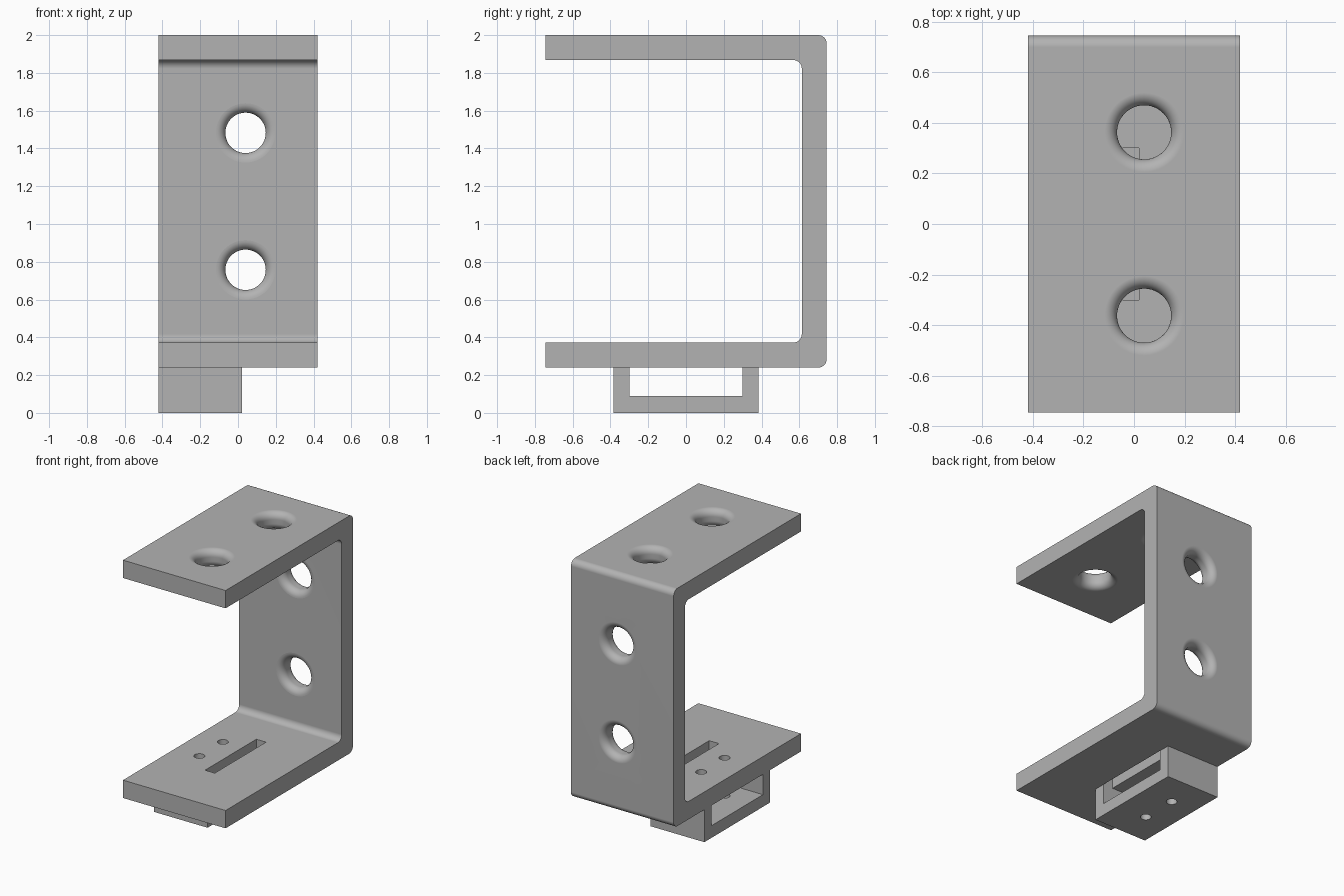
import bpy, bmesh
from math import cos, sin, pi, radians
from mathutils import Matrix

if "Cube" in bpy.data.objects:
    bpy.data.objects.remove(bpy.data.objects["Cube"], do_unlink=True)

grey = bpy.data.materials.new("plain grey")
grey.use_nodes = True
colour = (0.45, 0.45, 0.45, 1)
grey.diffuse_color = colour
grey.node_tree.nodes["Principled BSDF"].inputs["Base Color"].default_value = colour

W, D, BASE, TOP, T = 0.42, 0.745, 0.24, 2.0, 0.132   # channel size and thickness
BEND, HOLE_R, FILLET = 0.045, 0.107, 0.05
HOLE_X, HOLE_STEP = 0.04, 0.3625


def make_object(name, bm):
    bmesh.ops.recalc_face_normals(bm, faces=bm.faces)
    mesh = bpy.data.meshes.new(name)
    bm.to_mesh(mesh)
    bm.free()
    mesh.materials.append(grey)
    ob = bpy.data.objects.new(name, mesh)
    bpy.context.collection.objects.link(ob)
    return ob


def extrude_profile(name, points, x0, x1):
    """Extrude a (y, z) outline along x."""
    bm = bmesh.new()
    face = bm.faces.new([bm.verts.new((x0, y, z)) for y, z in points])
    new = bmesh.ops.extrude_face_region(bm, geom=[face])["geom"]
    bmesh.ops.translate(bm, vec=(x1 - x0, 0, 0),
                        verts=[v for v in new if isinstance(v, bmesh.types.BMVert)])
    return make_object(name, bm)


def arc(cy, cz, start, end, r=BEND, steps=8):
    angles = [radians(start + (end - start) * i / steps) for i in range(steps + 1)]
    return [(cy + r * cos(a), cz + r * sin(a)) for a in angles]


def box_cutter(x0, x1, y0, y1, z0, z1):
    return extrude_profile("slot_cutter", [(y0, z0), (y1, z0), (y1, z1), (y0, z1)], x0, x1)


def lathe_cutter(profile, matrix, segments=48):
    """Turn an (r, z) profile around z into a closed cutter."""
    bm = bmesh.new()
    rings = [[bm.verts.new((r * cos(2 * pi * i / segments), r * sin(2 * pi * i / segments), z))
              for i in range(segments)] for r, z in profile]
    for a, b in zip(rings, rings[1:]):
        for i in range(segments):
            j = (i + 1) % segments
            bm.faces.new((a[i], a[j], b[j], b[i]))
    bm.faces.new(rings[0])
    bm.faces.new(rings[-1])
    bmesh.ops.transform(bm, matrix=matrix, verts=bm.verts)
    return make_object("hole_cutter", bm)


def rounded_hole(matrix):
    """Hole whose rims are rounded on both sides of the plate."""
    h = T / 2
    upper = [(HOLE_R + FILLET * (1 - cos(a)), h - FILLET + FILLET * sin(a))
             for a in [pi / 2 * i / 8 for i in range(9)]]
    upper.append((HOLE_R + FILLET, h + 0.03))
    lower = [(r, -z) for r, z in reversed(upper)]
    return lathe_cutter(lower + upper, matrix)


def small_hole(y, z0, z1):
    return lathe_cutter([(0.037, z0), (0.037, z1)], Matrix.Translation((-0.22, y, 0)), 32)


def cut_and_finish(ob, cutters):
    bpy.ops.object.select_all(action="DESELECT")
    bpy.context.view_layer.objects.active = ob
    ob.select_set(True)
    for cutter in cutters:
        cutter.hide_render = True
        mod = ob.modifiers.new("cut", "BOOLEAN")
        mod.operation, mod.solver, mod.object = "DIFFERENCE", "EXACT", cutter
        bpy.ops.object.modifier_apply(modifier=mod.name)
        bpy.data.objects.remove(cutter, do_unlink=True)
    bpy.ops.object.shade_smooth_by_angle(angle=radians(30))
    normals = ob.modifiers.new("flat plates", "WEIGHTED_NORMAL")
    normals.keep_sharp = True


# Bent channel: two flanges and a back plate with rounded bends
inner_y, low, high = D - T - BEND, BASE + T, TOP - T
outline = [(-D, BASE)]
outline += arc(D - BEND, BASE + BEND, -90, 0)
outline += arc(D - BEND, TOP - BEND, 0, 90)
outline += [(-D, TOP), (-D, high)]
outline += arc(inner_y, high - BEND, 90, 0)
outline += arc(inner_y, low + BEND, 0, -90)
outline += [(-D, low)]
channel = extrude_profile("bent_channel", outline, -W, W)

# Rounded mounting holes in the top flange and back plate, slot and screw holes below
cutters = [box_cutter(-0.06, 0.02, -0.3, 0.3, BASE - 0.05, low + 0.05)]
for side in (-1, 1):
    step = side * HOLE_STEP
    cutters.append(rounded_hole(Matrix.Translation((HOLE_X, step, TOP - T / 2))))
    cutters.append(rounded_hole(Matrix.Translation((HOLE_X, D - T / 2, (BASE + TOP) / 2 + step))
                                @ Matrix.Rotation(pi / 2, 4, "X")))
    cutters.append(small_hole(side * 0.137, BASE - 0.05, low + 0.05))
cut_and_finish(channel, cutters)

# Open cradle under the lower flange
cradle = extrude_profile("lower_cradle", [
    (-0.385, 0), (0.385, 0), (0.385, BASE), (0.3, BASE),
    (0.3, 0.09), (-0.3, 0.09), (-0.3, BASE), (-0.385, BASE)], -W, 0.02)
cut_and_finish(cradle, [small_hole(side * 0.137, -0.05, 0.14) for side in (-1, 1)])
